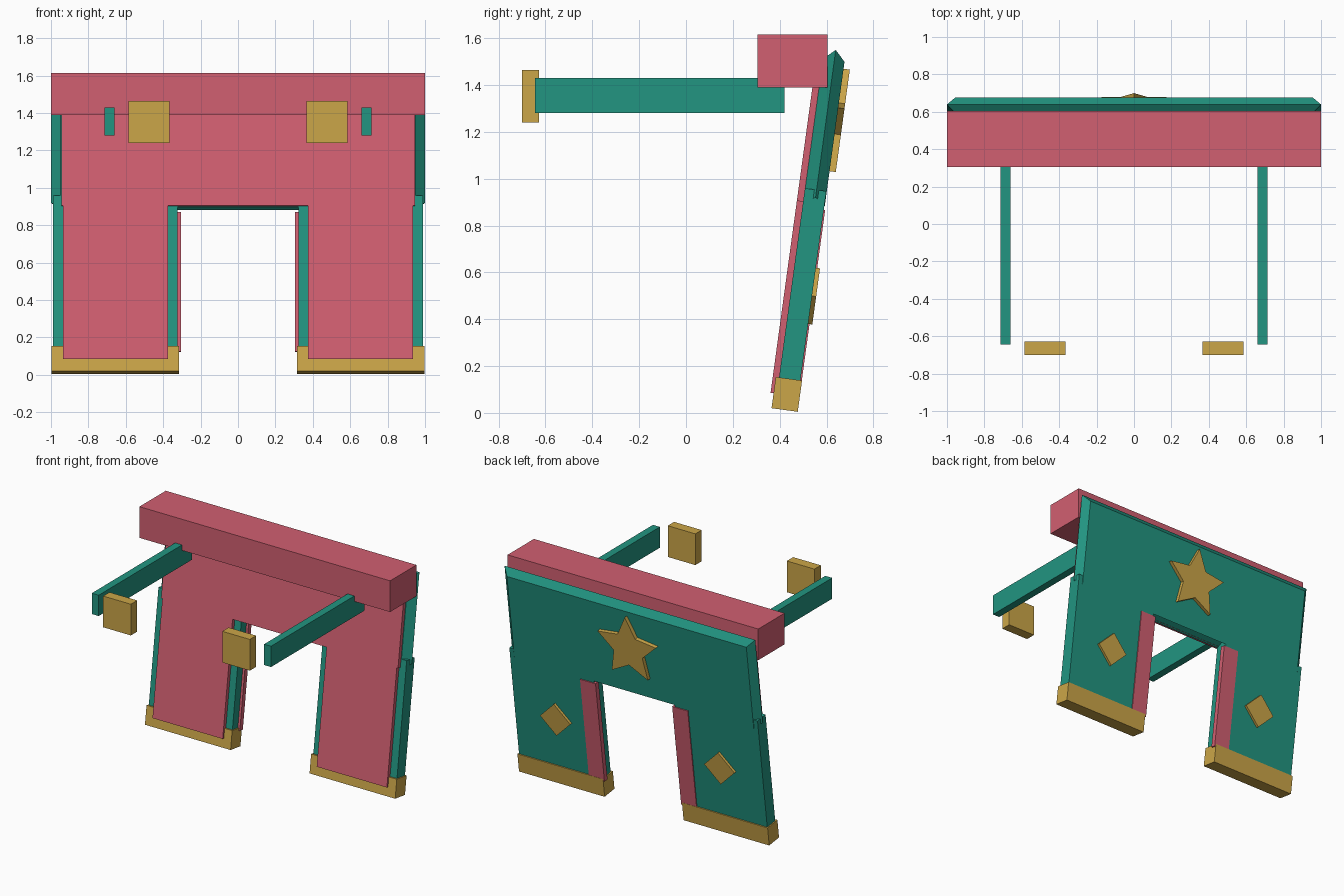
import bpy, math
from mathutils import Matrix

if "Cube" in bpy.data.objects:
    bpy.data.objects.remove(bpy.data.objects["Cube"])


def material(name, rgb):
    m = bpy.data.materials.new(name)
    m.diffuse_color = (*rgb, 1)
    m.use_nodes = True
    m.node_tree.nodes["Principled BSDF"].inputs["Base Color"].default_value = m.diffuse_color
    return m


RED = material("rose red", (0.64, 0.115, 0.165))
TEAL = material("teal", (0.016, 0.30, 0.22))
GOLD = material("gold", (0.60, 0.38, 0.065))

# Everything hanging behind leans back: local y = depth, local z = along the panel
LEAN = Matrix.Translation((0, 0.42, 0)) @ Matrix.Rotation(math.radians(-7.8), 4, 'X')
UPRIGHT = Matrix.Identity(4)


def loft(name, rings, mat, frame=UPRIGHT):
    """Closed solid through rings of points with equal counts, from front to back."""
    n = len(rings[0])
    verts = [p for ring in rings for p in ring]
    faces = [tuple(range(n)), tuple(reversed(range(len(verts) - n, len(verts))))]
    for k in range(len(rings) - 1):
        for i in range(n):
            a, b = k * n + i, k * n + (i + 1) % n
            faces.append((b, a, a + n, b + n))
    me = bpy.data.meshes.new(name)
    me.from_pydata([frame @ Matrix.Translation(p).translation for p in verts], [], faces)
    me.materials.append(mat)
    ob = bpy.data.objects.new(name, me)
    bpy.context.collection.objects.link(ob)
    return ob


def rect(x0, x1, y, z0, z1):
    return [(x0, y, z0), (x1, y, z0), (x1, y, z1), (x0, y, z1)]


def box(name, x, y, z, mat, frame=UPRIGHT):
    return loft(name, [rect(*x, y[0], *z), rect(*x, y[1], *z)], mat, frame)


def plate(name, outline, y, mat, frame):
    return loft(name, [[(a, d, b) for a, b in outline] for d in y], mat, frame)


# Shoulder beam and upper panel
box("top_beam", (-1, 1), (0.305, 0.605), (1.39, 1.615), RED)
box("upper_lining", (-0.945, 0.945), (-0.07, -0.03), (0.904, 1.47), RED, LEAN)

# Upper back panel with a ridge running around its edge
loft("upper_back_panel", [rect(-0.948, 0.948, -0.042, 0.897, 1.52),
                          rect(-1, 1, 0.007, 0.93, 1.565),
                          rect(-0.955, 0.955, 0.051, 0.897, 1.52)], TEAL, LEAN)

# Star on the back
star = []
for i in range(10):
    r = 0.244 if i % 2 == 0 else 0.12
    a = math.pi / 2 + i * math.pi / 5
    star.append((r * math.cos(a), 1.246 + r * math.sin(a)))
plate("back_star", star, (0.04, 0.078), GOLD, LEAN)

# Parts repeated on both sides
for side, s in (("right", 1), ("left", -1)):
    def span(a, b):
        return (a, b) if s > 0 else (-b, -a)

    box(side + "_arm_bar", span(0.66, 0.715), (-0.645, 0.42), (1.28, 1.43), TEAL)
    box(side + "_front_block", span(0.365, 0.585), (-0.70, -0.628), (1.24, 1.465), GOLD)
    box(side + "_leg", span(0.323, 0.99), (-0.043, 0.049), (0.10, 0.962), TEAL, LEAN)
    box(side + "_leg_lining", span(0.375, 0.935), (-0.07, -0.03), (0.077, 0.904), RED, LEAN)
    box(side + "_leg_cuff", span(0.315, 0.998), (-0.057, 0.056), (0.0125, 0.147), GOLD, LEAN)
    box(side + "_inner_strip", span(0.306, 0.43), (0.02, 0.055), (0.13, 0.882), RED, LEAN)
    c, h = 0.655 * s, 0.121
    plate(side + "_leg_diamond", [(c, 0.511 - h), (c + h, 0.511), (c, 0.511 + h), (c - h, 0.511)],
          (0.04, 0.067), GOLD, LEAN)

# Consistent outward normals
import bmesh
for ob in bpy.context.collection.objects:
    bm = bmesh.new()
    bm.from_mesh(ob.data)
    bmesh.ops.recalc_face_normals(bm, faces=bm.faces)
    bm.to_mesh(ob.data)
    bm.free()
